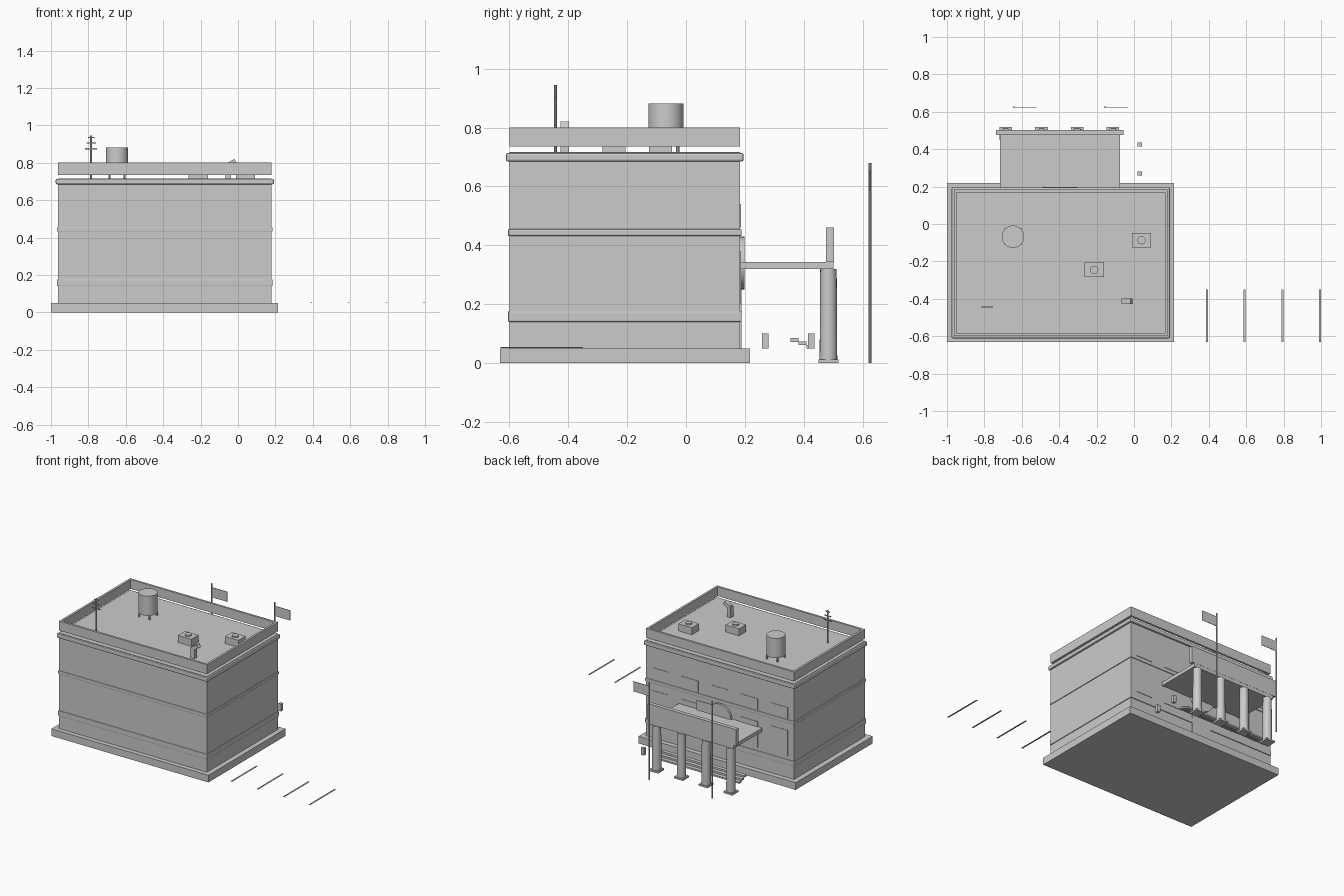
import bpy, math
from mathutils import Matrix


def box(name, x0, x1, y0, y1, z0, z1, bevel=0):
    bpy.ops.mesh.primitive_cube_add(size=1)
    o = bpy.context.object
    o.name = name
    o.data.transform(Matrix.Diagonal((x1 - x0, y1 - y0, z1 - z0, 1)))
    o.location = ((x0 + x1) / 2, (y0 + y1) / 2, (z0 + z1) / 2)
    if bevel:
        m = o.modifiers.new("bevel", 'BEVEL')
        m.width = bevel
        m.segments = 2
    return o


def cyl(name, x, y, z0, z1, r, sides=16, r_top=None):
    bpy.ops.mesh.primitive_cone_add(vertices=sides, radius1=r, radius2=r if r_top is None else r_top,
                                    depth=z1 - z0, location=(x, y, (z0 + z1) / 2))
    o = bpy.context.object
    o.name = name
    if sides > 8:
        bpy.ops.object.shade_smooth_by_angle(angle=math.radians(35))
    return o


# Main block
X0, X1, Y0, Y1 = -0.963, 0.18, -0.60, 0.184
box("base_plinth", -1, 0.214, -0.632, 0.218, 0, 0.05)
box("main_body", X0, X1, Y0, Y1, 0.05, 0.717)
for name, d, z0, z1, bev in (("lower_band", 0.005, 0.14, 0.176, 0.004),
                             ("middle_band", 0.005, 0.432, 0.455, 0.004),
                             ("cornice", 0.012, 0.685, 0.714, 0.007)):
    box(name, X0 - d, X1 + d, Y0 - d, Y1 + d, z0, z1, bev)

# Floating roof parapet
T = 0.015
box("parapet_front", X0, X1, Y0, Y0 + T, 0.735, 0.80)
box("parapet_back", X0, X1, Y1 - T, Y1, 0.735, 0.80)
box("parapet_left", X0, X0 + T, Y0 + T, Y1 - T, 0.735, 0.80)
box("parapet_right", X1 - T, X1, Y0 + T, Y1 - T, 0.735, 0.80)

# Entrance portico at the back
box("portico_roof", -0.717, -0.075, Y1, 0.502, 0.319, 0.344)
box("portico_fascia", -0.738, -0.055, 0.476, 0.503, 0.344, 0.46)
for i in range(4):
    x = -0.686 + i * 0.191
    box("column_foot", x - 0.034, x + 0.034, 0.45, 0.518, 0, 0.012)
    cyl("column", x, 0.484, 0.012, 0.319, 0.03, 20, 0.028)

# Entrance steps
for i in range(3):
    y = 0.355 + i * 0.027
    box("step", -0.717, -0.075, y, y + 0.027, 0.072 - i * 0.011, 0.085 - i * 0.012)

# Door and round panel above it
box("door", -0.47, -0.32, Y1, Y1 + 0.004, 0.05, 0.25)
disc = cyl("round_panel", -0.396, Y1 + 0.005, 0, 0.018, 0.09, 32)
disc.location.z = 0.34
disc.rotation_euler.x = math.pi / 2

# Shallow window panels on the back wall
for i in range(5):
    x = -0.85 + i * 0.23
    box("upper_window", x - 0.065, x + 0.065, Y1, Y1 + 0.003, 0.46, 0.54)
    if i != 2:
        box("lower_window", x - 0.065, x + 0.065, Y1, Y1 + 0.003, 0.20, 0.38)

# Flagpoles with flags
for x in (-0.642, -0.155):
    cyl("flagpole", x, 0.625, 0, 0.68, 0.005, 8)
    box("flag", x, x + 0.122, 0.6235, 0.6265, 0.585, 0.655)

# Small bollards beside the entrance
for y in (0.27, 0.426):
    box("bollard", 0.02, 0.042, y - 0.011, y + 0.011, 0.05, 0.10)

# Parking lines
for i in range(4):
    x = 0.39 + i * 0.2017
    box("parking_line", x - 0.005, x + 0.005, -0.63, -0.35, 0.052, 0.055)

# Water tank on legs
cyl("water_tank", -0.647, -0.068, 0.745, 0.882, 0.06, 24)
for sx in (-1, 1):
    for sy in (-1, 1):
        cyl("tank_leg", -0.647 + sx * 0.04, -0.068 + sy * 0.04, 0.715, 0.75, 0.006, 8)

# Rooftop air units
for x, y in ((-0.213, -0.245), (0.04, -0.087)):
    box("air_unit", x - 0.052, x + 0.052, y - 0.039, y + 0.039, 0.715, 0.766)
    cyl("air_fan", x, y, 0.766, 0.776, 0.022, 16)

# Aerial with cross bars
cyl("aerial_mast", -0.785, -0.443, 0.715, 0.945, 0.005, 8)
for z, w in ((0.875, 0.032), (0.905, 0.025), (0.935, 0.017)):
    box("aerial_bar", -0.785 - w, -0.785 + w, -0.446, -0.440, z - 0.003, z + 0.003)

# Small vent with tilted hood
box("vent_post", -0.067, -0.037, -0.427, -0.397, 0.715, 0.79)
hood = box("vent_hood", -0.058, -0.010, -0.427, -0.397, 0.785, 0.81)
hood.rotation_euler.y = math.radians(-30)
